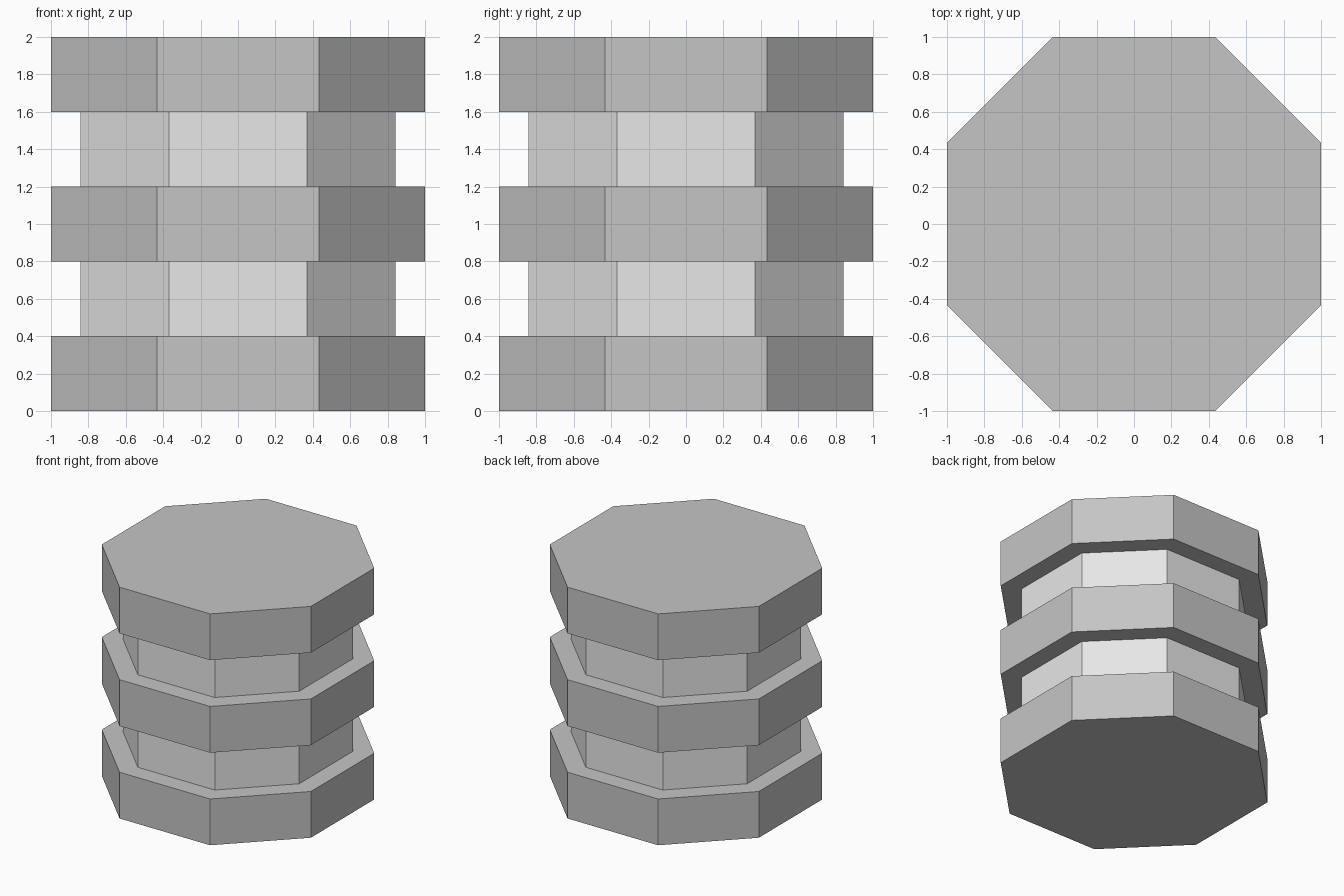
import bpy, bmesh

if "Cube" in bpy.data.objects:
    bpy.data.objects.remove(bpy.data.objects["Cube"])

LAYER = 0.4  # height of each layer


def material(name, v):
    m = bpy.data.materials.new(name)
    m.diffuse_color = (v, v, v, 1)
    m.use_nodes = True
    m.node_tree.nodes["Principled BSDF"].inputs["Base Color"].default_value = m.diffuse_color
    return m


def octagon_layer(name, half_width, half_edge, z, mat):
    """Flat-sided octagonal prism from z to z + LAYER."""
    a, b = half_width, half_edge
    ring = [(a, -b), (a, b), (b, a), (-b, a), (-a, b), (-a, -b), (-b, -a), (b, -a)]
    bm = bmesh.new()
    base = bm.faces.new([bm.verts.new((x, y, z)) for x, y in ring])
    top = bmesh.ops.extrude_face_region(bm, geom=[base], use_keep_orig=True)["geom"]
    verts = [g for g in top if isinstance(g, bmesh.types.BMVert)]
    bmesh.ops.translate(bm, vec=(0, 0, LAYER), verts=verts)
    bmesh.ops.recalc_face_normals(bm, faces=bm.faces)
    mesh = bpy.data.meshes.new(name)
    bm.to_mesh(mesh)
    bm.free()
    mesh.materials.append(mat)
    bpy.context.collection.objects.link(bpy.data.objects.new(name, mesh))


grey = material("mid grey", 0.56)
light = material("light grey", 0.8)

# Wide plates alternate with narrower, lighter spacers
for i in range(5):
    if i % 2 == 0:
        octagon_layer(f"wide_plate_{i // 2 + 1}", 1.0, 0.433, i * LAYER, grey)
    else:
        octagon_layer(f"inner_spacer_{i // 2 + 1}", 0.843, 0.368, i * LAYER, light)
